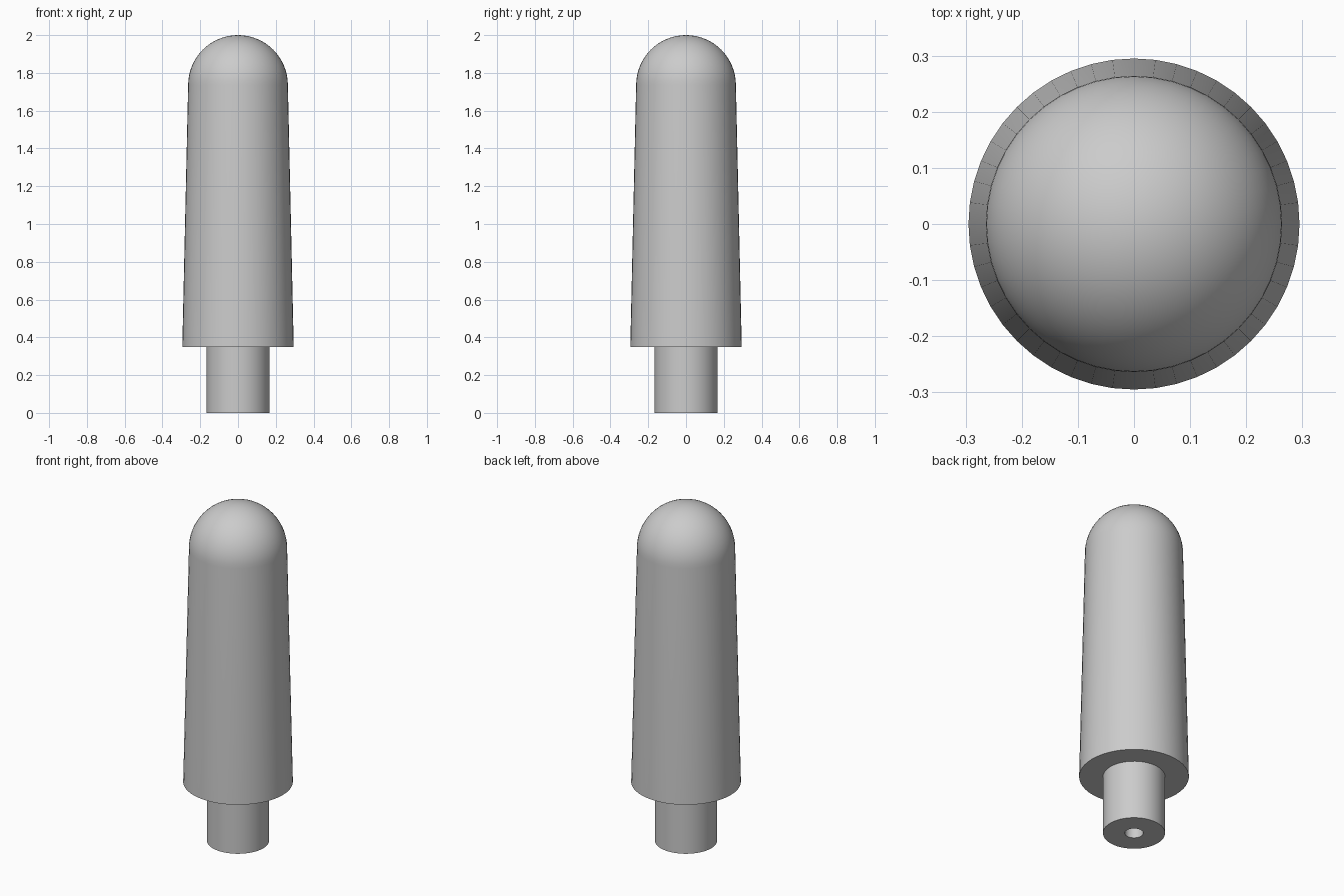
import bpy, bmesh, math

cube = bpy.data.objects.get("Cube")
if cube:
    bpy.data.objects.remove(cube, do_unlink=True)

SIDES = 48

grey = bpy.data.materials.new("plain_grey")
grey.use_nodes = True
colour = (0.6, 0.6, 0.6, 1)
grey.diffuse_color = colour
grey.node_tree.nodes["Principled BSDF"].inputs["Base Color"].default_value = colour


def lathe(name, profile):
    """Turn a (radius, height) profile about the z axis."""
    bm = bmesh.new()
    verts = [bm.verts.new((r, 0, z)) for r, z in profile]
    edges = [bm.edges.new(pair) for pair in zip(verts, verts[1:])]
    bmesh.ops.spin(bm, geom=verts + edges, cent=(0, 0, 0), axis=(0, 0, 1),
                   angle=math.tau, steps=SIDES, use_duplicate=False)
    bmesh.ops.remove_doubles(bm, verts=bm.verts[:], dist=0.0001)
    bmesh.ops.recalc_face_normals(bm, faces=bm.faces[:])
    mesh = bpy.data.meshes.new(name)
    bm.to_mesh(mesh)
    bm.free()
    mesh.materials.append(grey)
    obj = bpy.data.objects.new(name, mesh)
    bpy.context.collection.objects.link(obj)
    bpy.ops.object.select_all(action="DESELECT")
    obj.select_set(True)
    bpy.context.view_layer.objects.active = obj
    bpy.ops.object.shade_smooth_by_angle(angle=math.radians(30))
    return obj


# Tapered body with a hemispherical top
dome_radius, dome_base = 0.264, 1.736
steps = 16
dome = [(dome_radius * math.cos(a), dome_base + dome_radius * math.sin(a))
        for a in (math.pi / 2 * i / steps for i in range(steps))]
lathe("rounded_body", [(0, 0.35), (0.295, 0.35)] + dome + [(0, 2)])

# Narrow stem with a blind hole drilled up from below
stem, hole = 0.167, 0.05
lathe("hollow_stem", [(0, 0.34), (hole, 0.34), (hole, 0), (stem, 0),
                      (stem, 0.36), (0, 0.36)])
